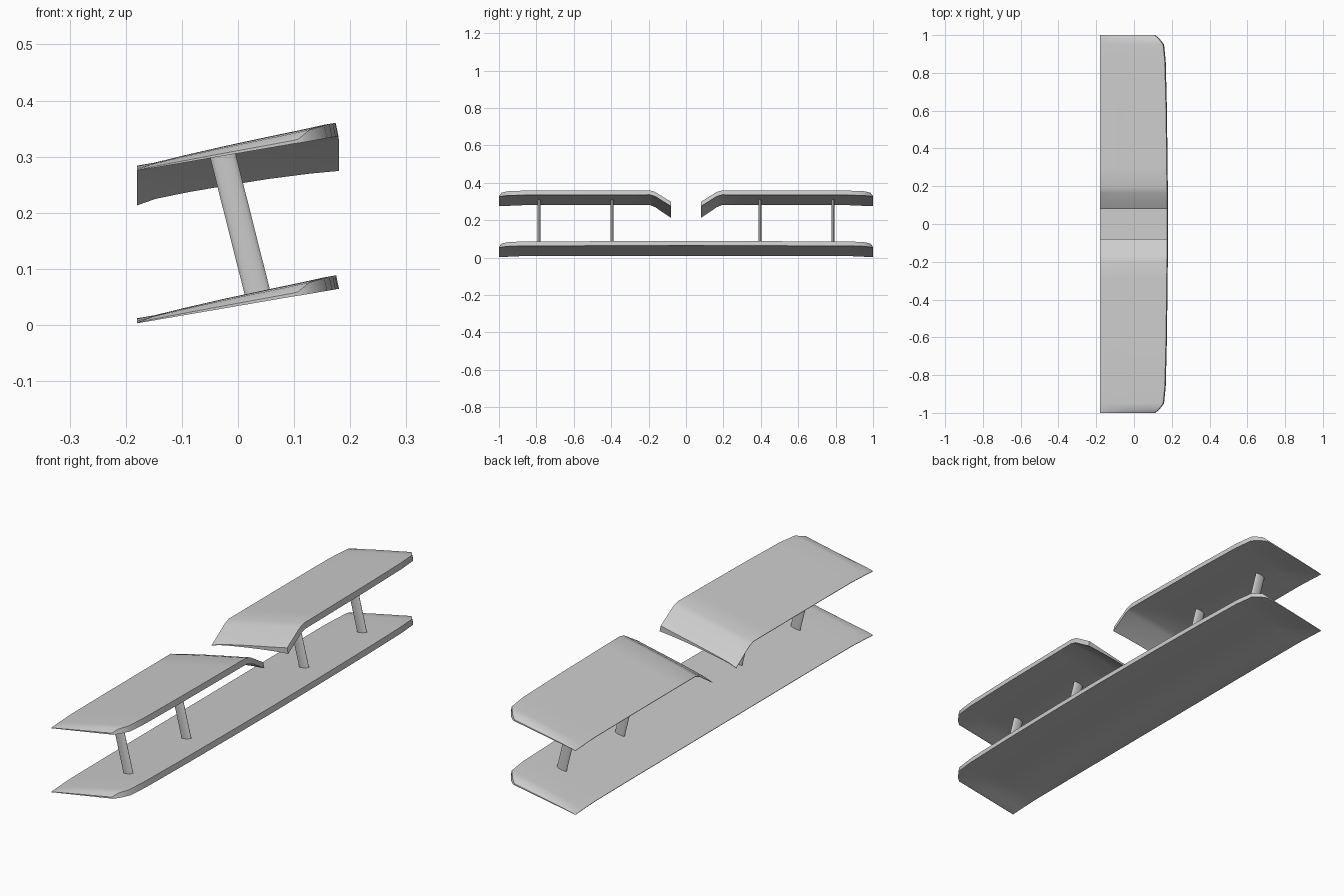
import bpy, bmesh, math
from mathutils import Vector

if "Cube" in bpy.data.objects:
    bpy.data.objects.remove(bpy.data.objects["Cube"])

TE = -0.18            # trailing edge x
# section: chord fraction, top height and underside arch above the chord line
SECTION = [(0.0, 0.002, 0.0), (0.09, 0.009, 0.006), (0.25, 0.013, 0.008),
           (0.45, 0.017, 0.008), (0.65, 0.020, 0.007), (0.85, 0.0225, 0.004),
           (0.96, 0.0245, 0.001)]

# spanwise stations: y, leading edge x, thickness scale, trailing edge lift
TIP = [(0.62, 0.172, 1.0, 0.007), (0.86, 0.166, 1.0, 0.006),
       (0.95, 0.157, 0.95, 0.002), (0.985, 0.130, 0.8, 0.0), (1.0, 0.110, 0.25, 0.0)]


def section(y, le, scale, lift, dz):
    """One closed wing cross-section: top from rear to nose, then underside back."""
    top, under = [], []
    for u, t, b in SECTION:
        x = TE + u * (le - TE)
        base = 0.003 + (x - TE) * 0.172 + dz
        up = lift * max(0.0, 1 - u / 0.09)
        top.append((x, y, base + t * scale + up))
        under.append((x, y, base + b * (1 if scale > 0.9 else 0) + up))
    nose = 0.003 + (le - TE) * 0.172 + dz
    top.append((le - 0.003, y, nose + 0.024 * scale))
    under.append((le + 0.002, y, nose))
    return top + under[::-1]


def make_object(name, rings):
    """Skin a list of equal rings and cap both ends."""
    bm = bmesh.new()
    vs = [[bm.verts.new(p) for p in r] for r in rings]
    n = len(vs[0])
    for a, b in zip(vs, vs[1:]):
        for i in range(n):
            j = (i + 1) % n
            bm.faces.new((a[i], a[j], b[j], b[i]))
    bm.faces.new(vs[0])
    bm.faces.new(vs[-1][::-1])
    bmesh.ops.recalc_face_normals(bm, faces=bm.faces)
    me = bpy.data.meshes.new(name)
    bm.to_mesh(me)
    bm.free()
    ob = bpy.data.objects.new(name, me)
    bpy.context.collection.objects.link(ob)
    bpy.ops.object.select_all(action='DESELECT')
    ob.select_set(True)
    bpy.context.view_layer.objects.active = ob
    bpy.ops.object.shade_smooth_by_angle(angle=math.radians(40))
    return ob


# lower wing, full span
right = [(0.3, 0.176, 1.0, 0.007)] + TIP
stations = [(-y, *r) for y, *r in right[::-1]] + [(0.0, 0.178, 1.0, 0.007)] + right
make_object("lower_wing", [section(*s, 0.0) for s in stations])

# upper wing halves with inner ends bent down
for side, label in ((1, "right"), (-1, "left")):
    inner = [(0.08, 0.178, 1.0, 0.0, 0.21), (0.165, 0.178, 1.0, 0.004, 0.263),
             (0.195, 0.177, 1.0, 0.007, 0.272), (0.3, 0.176, 1.0, 0.007, 0.272)]
    rows = inner + [(*s, 0.272) for s in TIP]
    make_object("upper_wing_" + label, [section(side * y, *r) for y, *r in rows])

# raked oval struts between the wings
SIDES = 16
for side, label in ((1, "right"), (-1, "left")):
    for y, place in ((0.395, "inner"), (0.785, "outer")):
        rings = []
        for cx, cz in ((0.036, 0.052), (-0.028, 0.306)):
            ring = []
            for i in range(SIDES):
                a = 2 * math.pi * i / SIDES
                dx = 0.0225 * math.cos(a)
                ring.append(Vector((cx + dx, side * y + 0.008 * math.sin(a), cz + 0.2 * dx)))
            rings.append(ring)
        make_object(f"strut_{place}_{label}", rings)
